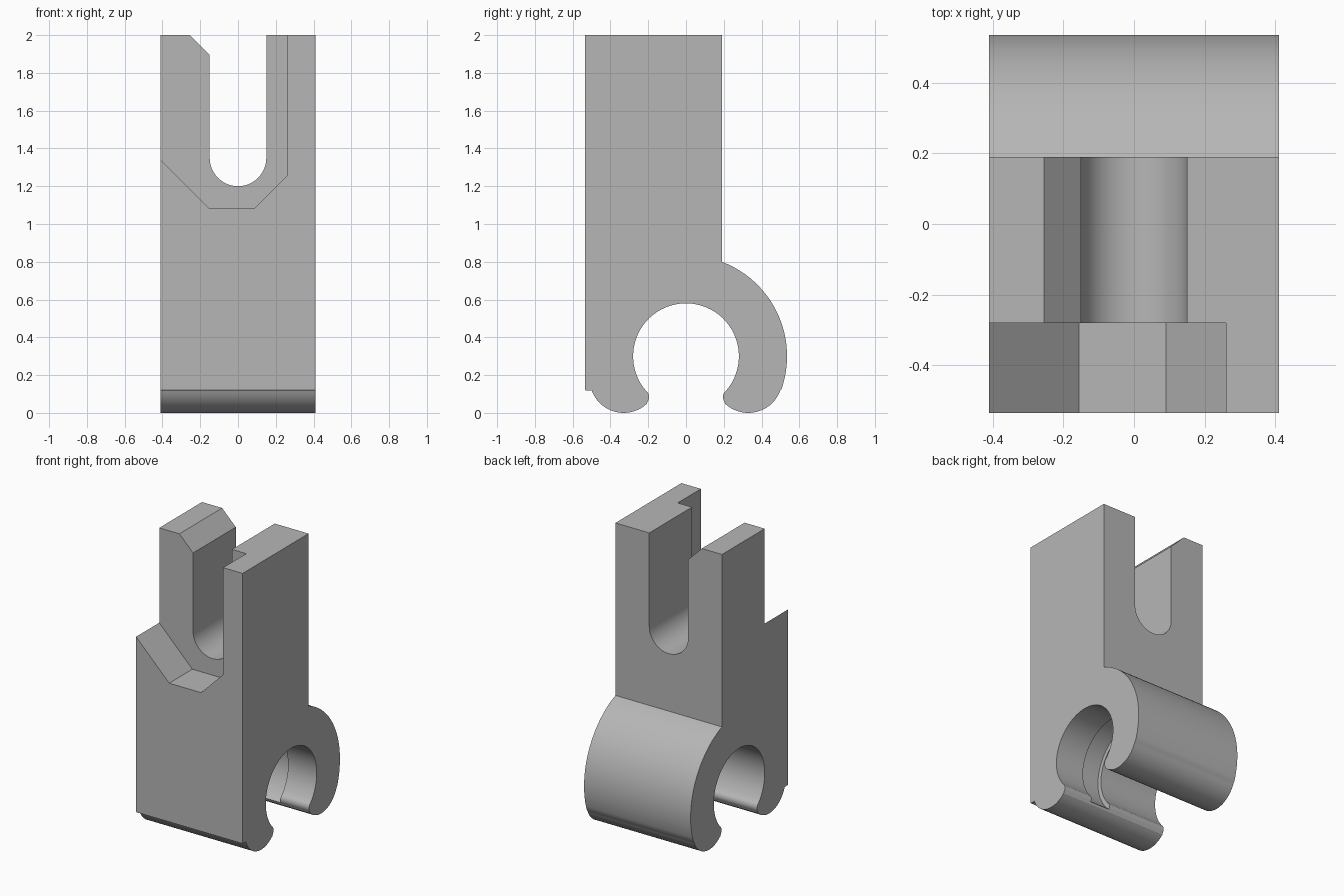
import bpy
import bmesh
from math import cos, sin, radians

cube = bpy.data.objects.get("Cube")
if cube:
    bpy.data.objects.remove(cube, do_unlink=True)

grey = bpy.data.materials.new("plain grey")
grey.use_nodes = True
colour = (0.47, 0.47, 0.47, 1)
grey.diffuse_color = colour
grey.node_tree.nodes["Principled BSDF"].inputs["Base Color"].default_value = colour


def arc(cx, cz, r, start, end, n):
    """Points on an arc, angles in degrees."""
    angles = [radians(start + (end - start) * i / n) for i in range(n + 1)]
    return [(cx + r * cos(a), cz + r * sin(a)) for a in angles]


def prism(name, points, axis, low, high):
    """Extrude a closed outline along x (outline in y, z) or y (outline in x, z)."""
    bm = bmesh.new()
    place = (lambda p: (low, p[0], p[1])) if axis == "x" else (lambda p: (p[0], low, p[1]))
    face = bm.faces.new([bm.verts.new(place(p)) for p in points])
    new = bmesh.ops.extrude_face_region(bm, geom=[face])["geom"]
    step = (high - low, 0, 0) if axis == "x" else (0, high - low, 0)
    bmesh.ops.translate(bm, vec=step, verts=[v for v in new if isinstance(v, bmesh.types.BMVert)])
    bmesh.ops.recalc_face_normals(bm, faces=bm.faces)
    mesh = bpy.data.meshes.new(name)
    bm.to_mesh(mesh)
    bm.free()
    mesh.materials.append(grey)
    obj = bpy.data.objects.new(name, mesh)
    bpy.context.collection.objects.link(obj)
    return obj


def select_only(obj):
    bpy.ops.object.select_all(action="DESELECT")
    obj.select_set(True)
    bpy.context.view_layer.objects.active = obj


def cut(target, cutter):
    cutter.hide_render = True
    mod = target.modifiers.new("cut", "BOOLEAN")
    mod.operation = "DIFFERENCE"
    mod.solver = "EXACT"
    mod.object = cutter
    select_only(target)
    bpy.ops.object.modifier_apply(modifier=mod.name)
    bpy.data.objects.remove(cutter, do_unlink=True)


# Clip jaw: rounded inner tip, then the round underside
jaw = arc(0.235, 0.085, 0.04, 135, 215, 6) + arc(0.33, 0.18, 0.18, 227, 340, 18)
front_jaw = [(-y, z) for y, z in reversed(jaw)]

# Body outline: back, hook, jaws and bore
bore = arc(0, 0.3, 0.28, 221, -41, 48)
outline = [(-0.535, 2), (-0.535, 0.12)] + front_jaw + bore + jaw
outline += arc(0, 0.3, 0.535, -19, 69.2, 28) + [(0.19, 2)]
body = prism("clip_body", outline, "x", -0.41, 0.41)

# Angled recess in the upper front
recess = [(-0.6, 1.53), (-0.155, 1.085), (0.09, 1.085), (0.26, 1.255), (0.26, 2.2), (-0.6, 2.2)]
cut(body, prism("recess_cutter", recess, "y", -0.7, -0.28))

# Round-bottomed slot with one chamfered shoulder
slot = arc(0, 1.35, 0.15, 180, 360, 24)
slot += [(0.15, 2.2), (-0.455, 2.2), (-0.15, 1.895)]
cut(body, prism("slot_cutter", slot, "y", -0.7, 0.7))

# Shallow groove inside the bore
cut(body, prism("groove_cutter", arc(0, 0.3, 0.31, 0, 354, 59), "x", 0.04, 0.19))

select_only(body)
bpy.ops.object.shade_smooth_by_angle(angle=radians(30))
